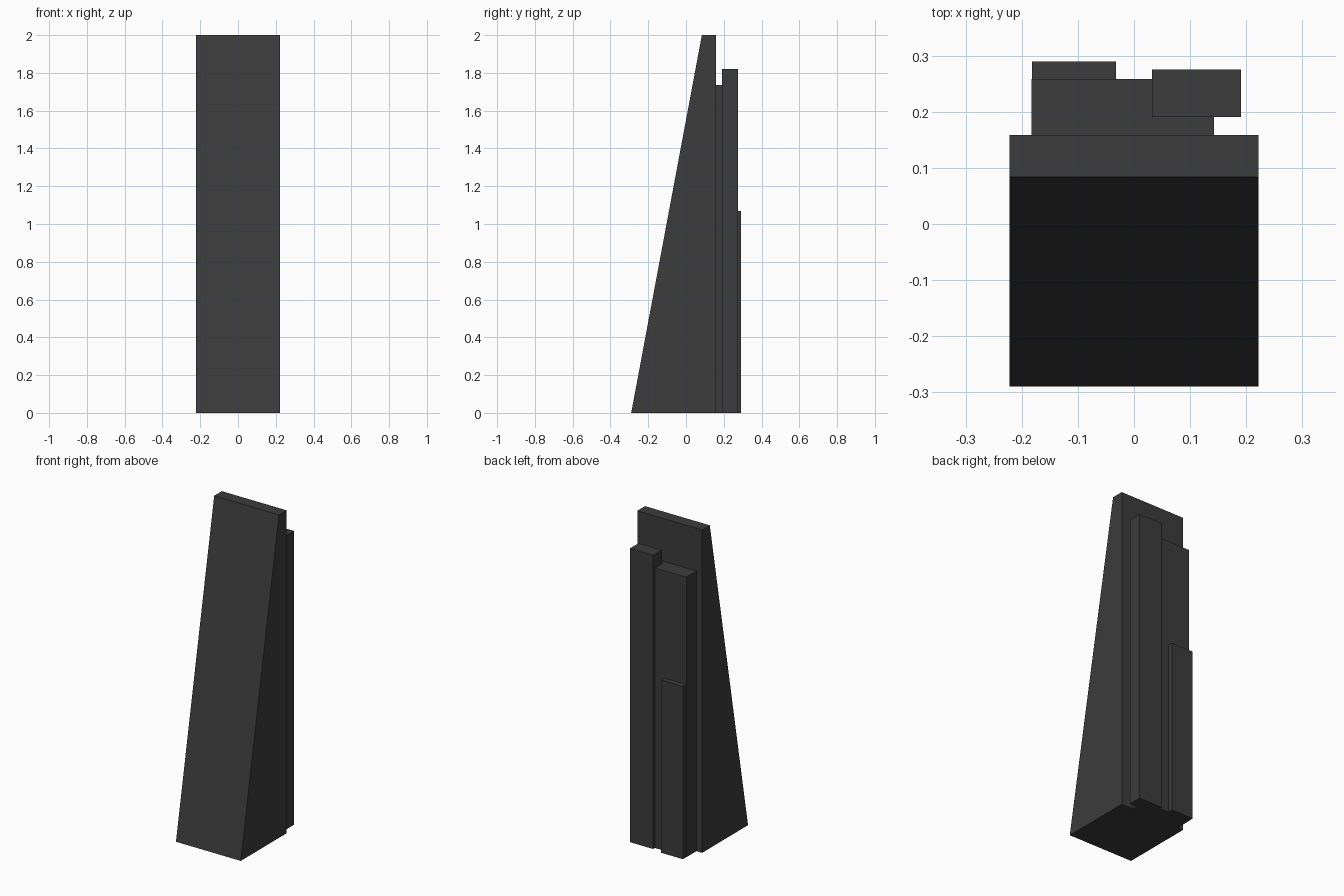
import bpy

if "Cube" in bpy.data.objects:
    bpy.data.objects.remove(bpy.data.objects["Cube"])

dark = bpy.data.materials.new("dark_grey")
dark.diffuse_color = (0.045, 0.045, 0.045, 1)
dark.use_nodes = True
dark.node_tree.nodes["Principled BSDF"].inputs["Base Color"].default_value = dark.diffuse_color


def prism(name, x0, x1, profile):
    """Extrude a (y, z) profile along x from x0 to x1."""
    n = len(profile)
    verts = [(x, y, z) for x in (x0, x1) for y, z in profile]
    faces = [tuple(reversed(range(n))), tuple(range(n, 2 * n))]
    faces += [(i, (i + 1) % n, n + (i + 1) % n, n + i) for i in range(n)]
    mesh = bpy.data.meshes.new(name)
    mesh.from_pydata(verts, [], faces)
    mesh.materials.append(dark)
    obj = bpy.data.objects.new(name, mesh)
    bpy.context.collection.objects.link(obj)
    return obj


def block(name, x0, x1, y0, y1, height):
    return prism(name, x0, x1, [(y0, 0), (y1, 0), (y1, height), (y0, height)])


# Main tower with sloping front
prism("main_wedge", -0.222, 0.222,
      [(-0.29, 0), (0.159, 0), (0.159, 2.0), (0.084, 2.0)])

# Upright blocks stacked against the back
block("rear_core", -0.183, 0.143, 0.159, 0.258, 1.735)
block("tall_rear_shaft", 0.032, 0.191, 0.191, 0.275, 1.82)
block("low_rear_shaft", -0.182, -0.032, 0.258, 0.29, 1.07)
